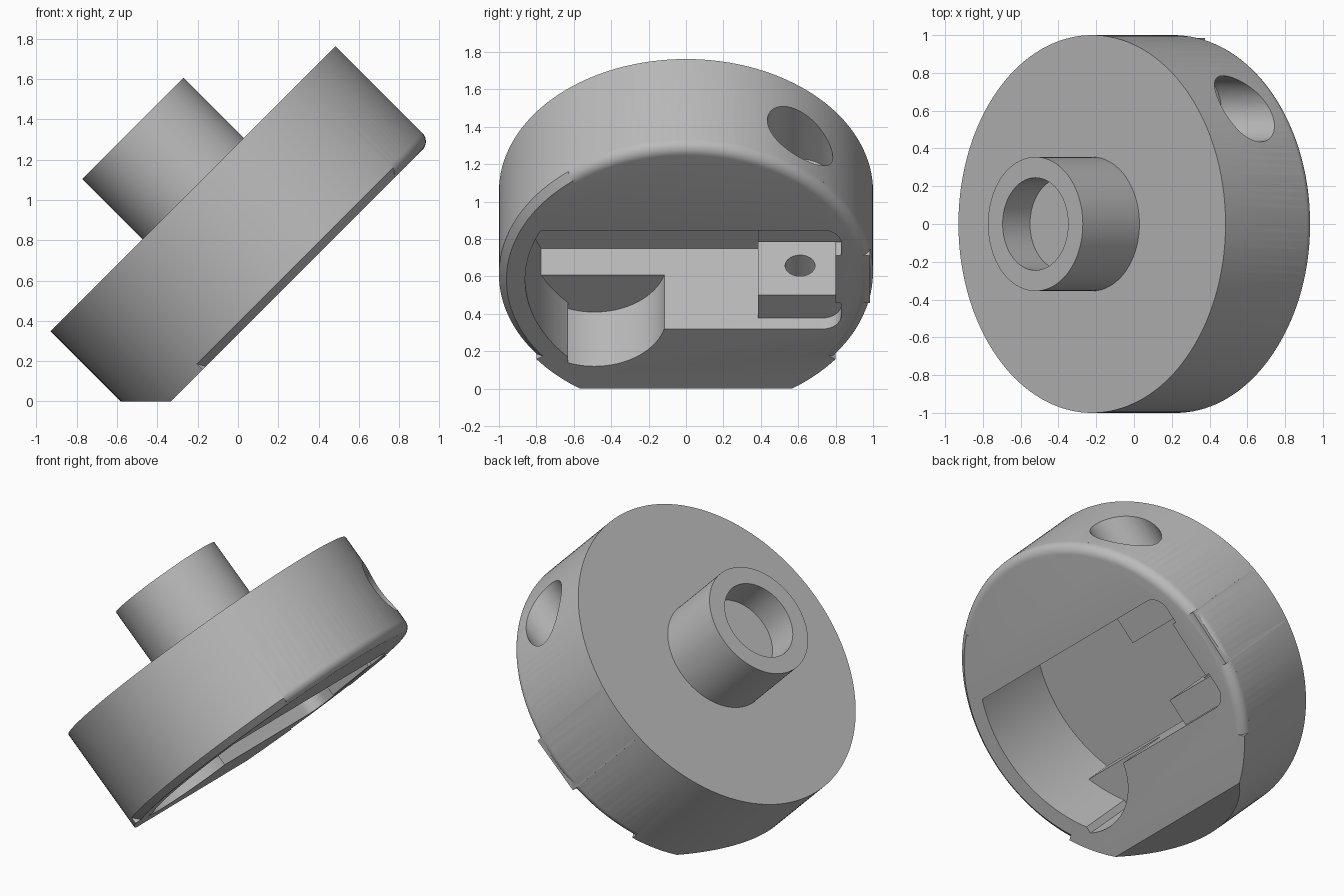
import bpy, bmesh
from math import sin, cos, pi, radians, sqrt, atan2
from mathutils import Matrix, Vector

if "Cube" in bpy.data.objects:
    bpy.data.objects.remove(bpy.data.objects["Cube"], do_unlink=True)

grey = bpy.data.materials.new("plain_grey")
grey.use_nodes = True
colour = (0.5, 0.5, 0.5, 1)
grey.diffuse_color = colour
grey.node_tree.nodes["Principled BSDF"].inputs["Base Color"].default_value = colour

THICK = 0.668
PLACE = Matrix.Translation((0.25, 0, 0.583)) @ Matrix.Rotation(radians(-45), 4, "Y")


def make(name, bm):
    bmesh.ops.remove_doubles(bm, verts=bm.verts, dist=1e-5)
    bmesh.ops.recalc_face_normals(bm, faces=bm.faces)
    mesh = bpy.data.meshes.new(name)
    bm.to_mesh(mesh)
    bm.free()
    mesh.materials.append(grey)
    ob = bpy.data.objects.new(name, mesh)
    bpy.context.collection.objects.link(ob)
    return ob


def arc(cx, cy, r, a0, a1, n):
    return [(cx + r * cos(a0 + (a1 - a0) * i / n), cy + r * sin(a0 + (a1 - a0) * i / n))
            for i in range(n + 1)]


def prism_mesh(outline, z0, z1):
    bm = bmesh.new()
    low = [bm.verts.new((x, y, z0)) for x, y in outline]
    high = [bm.verts.new((x, y, z1)) for x, y in outline]
    bm.faces.new(low)
    bm.faces.new(high)
    for i in range(len(low)):
        j = (i + 1) % len(low)
        bm.faces.new((low[i], low[j], high[j], high[i]))
    return bm


def prism(name, outline, z0, z1):
    return make(name, prism_mesh(outline, z0, z1))


def box(name, x0, x1, y0, y1, z0, z1):
    return prism(name, [(x0, y0), (x1, y0), (x1, y1), (x0, y1)], z0, z1)


def lathe(name, profile, a0, a1, steps):
    """Spin a closed (radius, height) profile; part turns get end caps."""
    bm = bmesh.new()
    full = abs(a1 - a0) > 6.28
    rings = []
    for s in range(steps if full else steps + 1):
        a = a0 + (a1 - a0) * s / steps
        rings.append([bm.verts.new((r * cos(a), r * sin(a), z)) for r, z in profile])
    for s in range(steps):
        p, q = rings[s], rings[(s + 1) % len(rings)]
        for i in range(len(profile)):
            j = (i + 1) % len(profile)
            if profile[i][0] or profile[j][0]:
                bm.faces.new((p[i], p[j], q[j], q[i]))
    if not full:
        bm.faces.new(rings[0])
        bm.faces.new(rings[-1])
    return make(name, bm)


def rod(name, r, x0, x1):
    ob = prism(name, arc(0, 0, r, 0, 2 * pi, 48)[:-1], x0, x1)
    ob.data.transform(Matrix.Translation((0, 0.61, 0.306)) @ Matrix.Rotation(pi / 2, 4, "Y"))
    return ob


def combine(target, other, operation):
    mod = target.modifiers.new("bool", "BOOLEAN")
    mod.operation, mod.solver, mod.object = operation, "EXACT", other
    bpy.context.view_layer.objects.active = target
    bpy.ops.object.modifier_apply(modifier=mod.name)
    bpy.data.objects.remove(other, do_unlink=True)


# Round housing with the flat it stands on
bm = prism_mesh(arc(0, 0, 1, 0, 2 * pi, 144)[:-1], 0, THICK)
cut = bmesh.ops.bisect_plane(bm, geom=bm.verts[:] + bm.edges[:] + bm.faces[:],
                             plane_co=Vector((-0.8245, 0, 0)), plane_no=Vector((1, 0, 1)),
                             clear_inner=True)
edges = [e for e in cut["geom_cut"] if isinstance(e, bmesh.types.BMEdge)]
bmesh.ops.holes_fill(bm, edges=edges, sides=0)
housing = make("housing", bm)

# Rounded rim, and the chamfered part of the rim
rim_start, rim_end = radians(-39), radians(127)
fillet = [(0.94, -0.02)] + arc(0.94, 0.06, 0.06, -pi / 2, 0, 8) + [(1.05, 0.06), (1.05, -0.02)]
combine(housing, lathe("rim_cutter", fillet, rim_start, rim_end, 80), "DIFFERENCE")
chamfer = [(0.94, -0.02), (1.05, 0.09), (1.05, -0.02)]
combine(housing, lathe("chamfer_cutter", chamfer, -rim_end, rim_start, 44), "DIFFERENCE")

# Deep pocket: curved at one end, rounded corners at the other
R, W, END, C = 0.86, 0.373, 0.83, 0.1
side = sqrt(R * R - W * W)
a = atan2(-side, -W)
outline = arc(0, 0, R, a, -pi - a, 32)
outline += arc(W - C, END - C, C, 0, pi / 2, 8) + arc(C - W, END - C, C, pi / 2, pi, 8)
combine(housing, prism("pocket_cutter", outline, -0.1, 0.61), "DIFFERENCE")

# Shallower round recess beside the pocket
cu, cy, r, step = -0.266, -0.49, 0.389, -0.63
b0 = atan2(sqrt(r * r - 0.104 ** 2), -0.104)
b1 = 2 * pi + atan2(step - cy, -sqrt(r * r - (step - cy) ** 2))
outline = [(-0.3, -0.115)] + arc(cu, cy, r, b0, b1, 32)
outline += arc(0, 0, R, atan2(step, -sqrt(R * R - step * step)), a, 10)
outline += [(-0.3, -side)]
combine(housing, prism("recess_cutter", outline, -0.1, 0.41), "DIFFERENCE")

# Clamp blocks on both pocket walls, and the tab that crosses the rim
for x0, x1 in ((-0.42, -0.2), (0.2, 0.42)):
    combine(housing, box("clamp_block", x0, x1, 0.385, 0.86, 0.083, 0.64), "UNION")
combine(housing, box("rim_tab", -0.18, 0.18, 0.8, 0.985, 0.002, 0.64), "UNION")

# Screw hole with a wide entry from the side
combine(housing, rod("entry_cutter", 0.175, 0.43, 1.2), "DIFFERENCE")
combine(housing, rod("screw_cutter", 0.08, -0.6, 0.5), "DIFFERENCE")

# Hub with a blind bore
top = THICK + 0.424
hub = lathe("hub", [(0, THICK - 0.02), (0.355, THICK - 0.02), (0.355, top),
                    (0.245, top), (0.245, top - 0.205), (0, top - 0.205)], 0, 2 * pi, 96)

for ob in (housing, hub):
    ob.data.transform(PLACE)
    bpy.ops.object.select_all(action="DESELECT")
    ob.select_set(True)
    bpy.context.view_layer.objects.active = ob
    bpy.ops.object.shade_smooth_by_angle(angle=radians(25))
